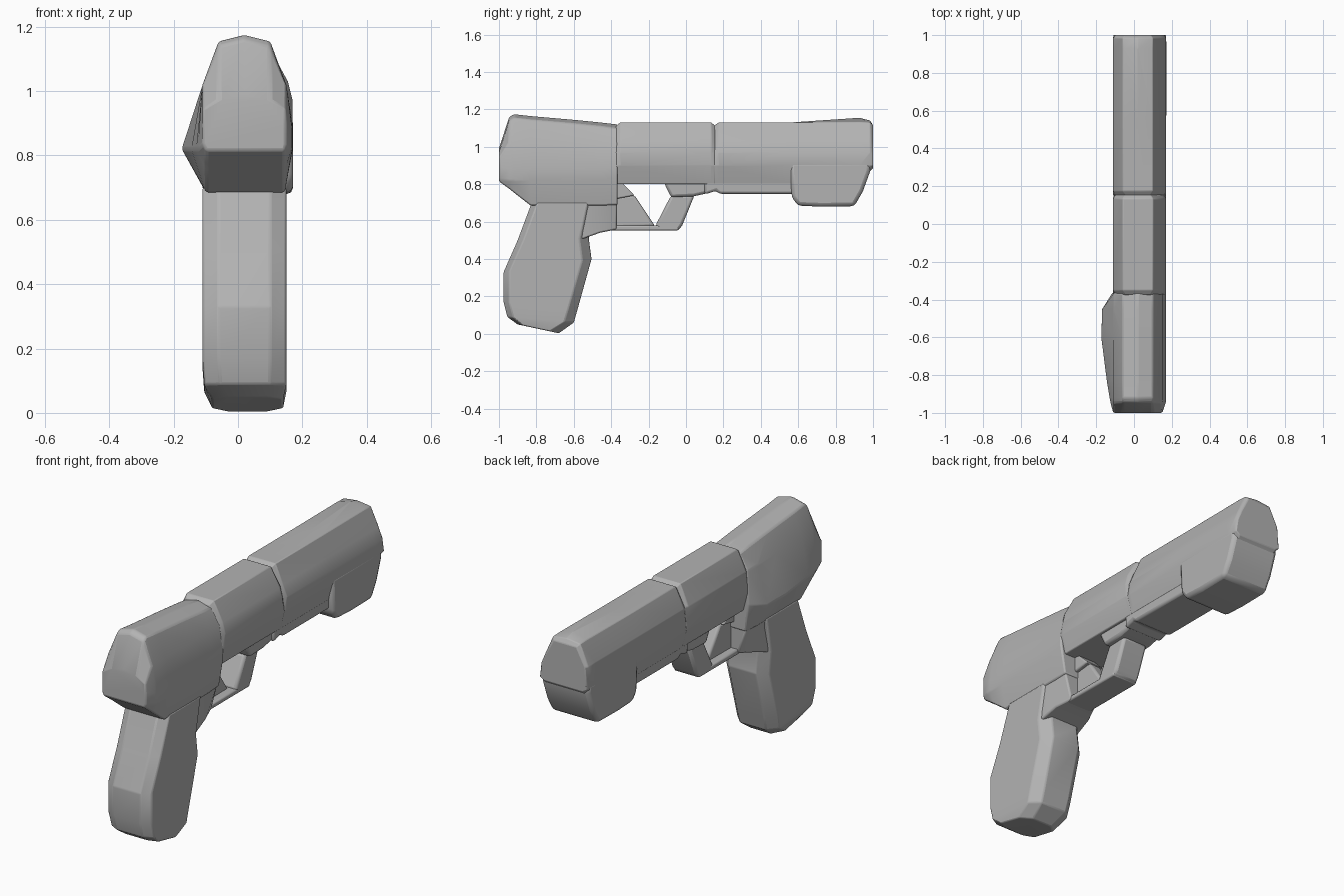
import bpy
import bmesh

cube = bpy.data.objects.get("Cube")
if cube:
    bpy.data.objects.remove(cube, do_unlink=True)

grey = bpy.data.materials.new("plain_grey")
grey.use_nodes = True
grey.diffuse_color = (0.45, 0.45, 0.45, 1)
grey.node_tree.nodes["Principled BSDF"].inputs["Base Color"].default_value = grey.diffuse_color


def loft(name, rings, soft=0.008):
    """Skin closed rings of equal length, cap both ends and soften the edges."""
    bm = bmesh.new()
    loops = [[bm.verts.new(p) for p in ring] for ring in rings]
    for a, b in zip(loops, loops[1:]):
        for i in range(len(a)):
            j = (i + 1) % len(a)
            bm.faces.new((a[i], a[j], b[j], b[i]))
    bm.faces.new(loops[0])
    bm.faces.new(loops[-1])
    bmesh.ops.recalc_face_normals(bm, faces=bm.faces)
    mesh = bpy.data.meshes.new(name)
    bm.to_mesh(mesh)
    bm.free()
    mesh.materials.append(grey)
    obj = bpy.data.objects.new(name, mesh)
    bpy.context.collection.objects.link(obj)
    bevel = obj.modifiers.new("soft_edges", "BEVEL")
    bevel.width = soft
    bevel.segments = 2
    bevel.limit_method = "ANGLE"
    bevel.angle_limit = 0.4
    bpy.ops.object.select_all(action="DESELECT")
    obj.select_set(True)
    bpy.context.view_layer.objects.active = obj
    bpy.ops.object.shade_smooth_by_angle(angle=0.45)
    return obj


def prism(name, profile, left, right, soft=0.008):
    """Extrude a side profile of (y, z) points across x."""
    return loft(name, [[(x, y, z) for y, z in profile] for x in (left, right)], soft)


def rear_ring(y, low, top, bulge, widest, shoulder, right):
    peak = top + 0.02
    pts = [(-0.10, low), (bulge, widest), (-0.11, shoulder), (-0.06, top), (0.02, peak),
           (0.10, top), (0.15, shoulder), (right, widest + 0.06), (right, widest), (0.145, low)]
    return [(x, y, z) for x, z in pts]


def slide_ring(y, low, top, ridge=0.0, inset=0.0, side=0.155):
    pts = [(-0.085, low), (-0.11, 0.9), (-0.11 + inset, 1.02), (-0.06 + inset, top),
           (0.02, top + ridge), (0.10 - inset, top), (side - inset, 1.03),
           (0.17 - inset, 0.97), (0.17, 0.9), (0.145, low)]
    return [(x, y, z) for x, z in pts]


def grip_ring(back, zb, front, zf, left, right):
    cx, cb, cf = 0.05, 0.03, 0.05
    pts = [(left, back + cb), (left + cx, back), (right - cx, back), (right, back + cb),
           (right, front - cf), (right - cx, front), (left + cx, front), (left, front - cf)]
    return [(x, y, zb + (zf - zb) * (y - back) / (front - back)) for x, y in pts]


# Rear housing with the bulge on one side
loft("rear_housing", [
    rear_ring(-1.0, 0.815, 0.97, -0.11, 0.835, 0.94, 0.15),
    rear_ring(-0.945, 0.775, 1.14, -0.125, 0.82, 1.02, 0.168),
    rear_ring(-0.92, 0.755, 1.155, -0.13, 0.82, 1.02, 0.17),
    rear_ring(-0.83, 0.685, 1.145, -0.145, 0.82, 1.02, 0.17),
    rear_ring(-0.6, 0.685, 1.125, -0.175, 0.82, 1.02, 0.17),
    rear_ring(-0.45, 0.685, 1.11, -0.17, 0.82, 1.02, 0.17),
    rear_ring(-0.365, 0.69, 1.10, -0.115, 0.84, 1.02, 0.17)])

# Slide in two lengths, with shallow grooves at the joints
loft("middle_slide", [
    slide_ring(-0.375, 0.80, 1.112, inset=0.012),
    slide_ring(-0.35, 0.80, 1.13),
    slide_ring(0.135, 0.80, 1.13),
    slide_ring(0.155, 0.80, 1.112, inset=0.012)], 0.004)
loft("front_slide", [
    slide_ring(0.15, 0.80, 1.112, inset=0.012, side=0.145),
    slide_ring(0.175, 0.80, 1.13, side=0.145),
    slide_ring(0.56, 0.80, 1.13, side=0.145),
    slide_ring(0.93, 0.80, 1.132, 0.023, side=0.145),
    slide_ring(0.985, 0.87, 1.13, 0.01, side=0.145),
    slide_ring(1.0, 0.885, 1.115, inset=0.012, side=0.145)], 0.004)

# Rail under the slide
prism("under_rail", [(0.1, 0.745), (0.16, 0.765), (0.18, 0.748), (0.58, 0.748),
                     (0.58, 0.86), (0.1, 0.86)], -0.085, 0.145, 0.015)
prism("trigger_housing", [(-0.115, 0.80), (-0.08, 0.73), (0.04, 0.735), (0.13, 0.755),
                          (0.15, 0.85), (-0.115, 0.85)], -0.07, 0.13, 0.015)

# Block below the muzzle
prism("muzzle_block", [(0.555, 0.92), (0.565, 0.73), (0.6, 0.685), (0.72, 0.68),
                       (0.9, 0.682), (0.945, 0.76), (0.985, 0.87), (0.985, 0.92)],
      -0.11, 0.171, 0.02)

# Grip
loft("grip", [
    grip_ring(-0.9, 0.05, -0.68, 0.003, -0.08, 0.14),
    grip_ring(-0.955, 0.09, -0.6, 0.06, -0.105, 0.15),
    grip_ring(-0.975, 0.17, -0.58, 0.13, -0.11, 0.15),
    grip_ring(-0.975, 0.33, -0.505, 0.4, -0.11, 0.15),
    grip_ring(-0.9, 0.5, -0.52, 0.51, -0.11, 0.15),
    grip_ring(-0.825, 0.70, -0.48, 0.70, -0.11, 0.15)], 0.006)

# Frame narrowing from the grip into the guard
frame = [(-0.56, 0.505, -0.10, 0.14), (-0.46, 0.54, -0.09, 0.13), (-0.37, 0.558, -0.05, 0.10)]
loft("frame_neck", [[(left, y, low), (right, y, low), (0.14, y, 0.70), (-0.10, y, 0.70)]
                    for y, low, left, right in frame])

# Trigger and its guard
prism("guard_bottom", [(-0.42, 0.552), (-0.04, 0.552), (-0.04, 0.58), (-0.42, 0.58)], -0.05, 0.10)
prism("guard_front", [(-0.165, 0.575), (-0.14, 0.552), (-0.04, 0.552), (-0.02, 0.58),
                      (0.045, 0.74), (-0.08, 0.74)], -0.05, 0.10, 0.015)
prism("trigger", [(-0.38, 0.57), (-0.165, 0.575), (-0.275, 0.74), (-0.365, 0.735),
                  (-0.38, 0.73)], -0.01, 0.06, 0.012)
prism("trigger_root", [(-0.38, 0.72), (-0.275, 0.74), (-0.345, 0.81), (-0.38, 0.81)], -0.03, 0.08)
